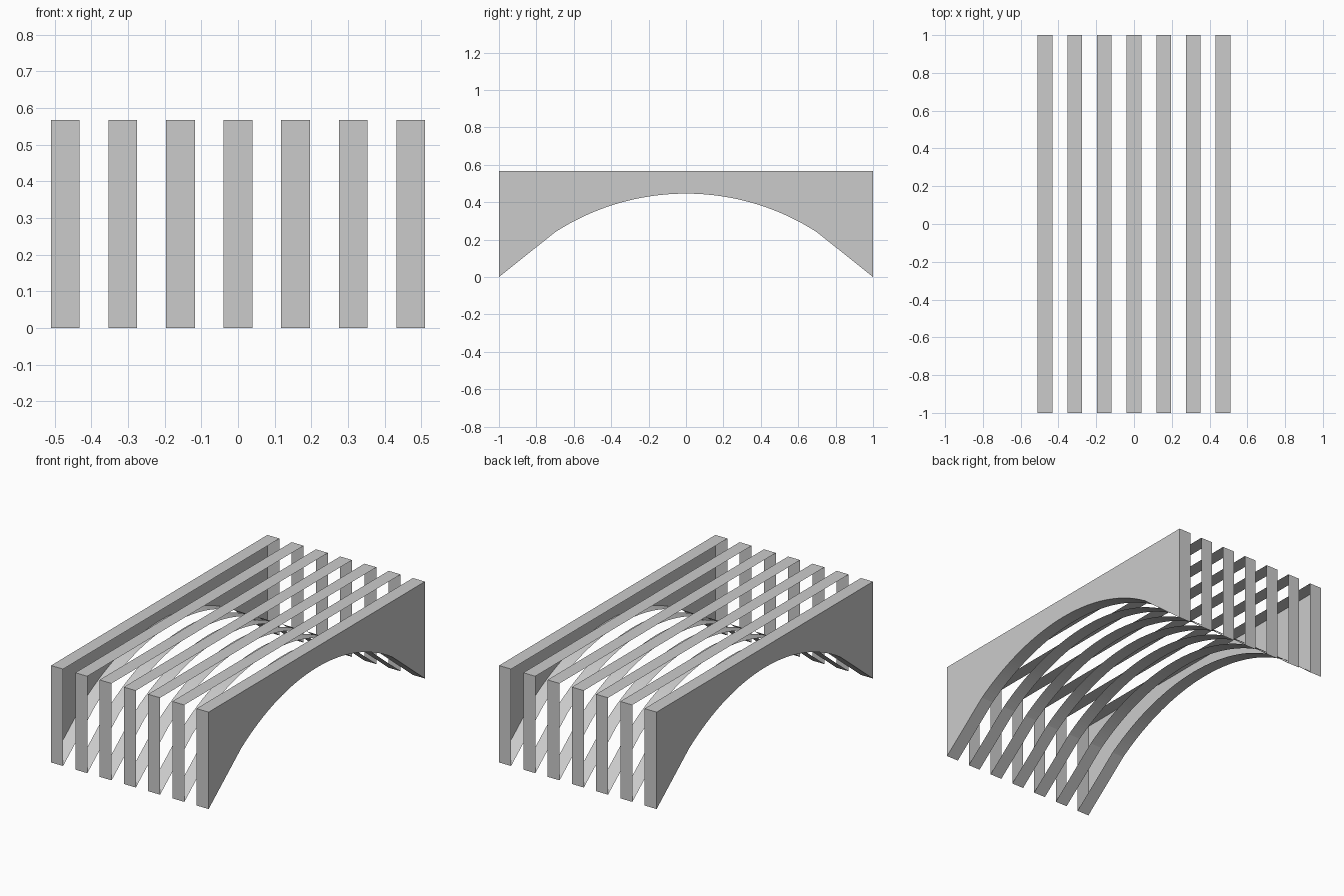
import bpy
import bmesh
import math

if "Cube" in bpy.data.objects:
    bpy.data.objects.remove(bpy.data.objects["Cube"], do_unlink=True)

HEIGHT, CROWN, RADIUS, SPRING = 0.567, 0.446, 1.29, 0.7
WIDTH, SPACING, COUNT, SEGMENTS = 0.078, 0.157, 7, 32

# Single grey material
grey = bpy.data.materials.new("plain grey")
grey.use_nodes = True
colour = (0.6, 0.6, 0.6, 1)
grey.diffuse_color = colour
grey.node_tree.nodes["Principled BSDF"].inputs["Base Color"].default_value = colour

# Side profile: flat top, straight feet, circular arch between them
half_angle = math.asin(SPRING / RADIUS)
profile = [(1, 0), (1, HEIGHT), (-1, HEIGHT), (-1, 0)]
for i in range(SEGMENTS + 1):
    a = half_angle * (2 * i / SEGMENTS - 1)
    profile.append((RADIUS * math.sin(a), CROWN - RADIUS * (1 - math.cos(a))))


def add_slat(name, x, closed_side):
    """Extrude the profile into a hollow slat, keeping a side wall only
    on closed_side (-1 or 1), or on neither side for 0."""
    bm = bmesh.new()
    face = bm.faces.new([bm.verts.new((-WIDTH / 2, y, z)) for y, z in profile])
    side = bmesh.ops.extrude_face_region(bm, geom=[face], use_keep_orig=True)
    moved = [g for g in side["geom"] if isinstance(g, bmesh.types.BMVert)]
    bmesh.ops.translate(bm, verts=moved, vec=(WIDTH, 0, 0))
    bmesh.ops.recalc_face_normals(bm, faces=bm.faces)
    open_sides = [f for f in bm.faces
                  if abs(f.normal.x) > 0.9 and f.normal.x * closed_side <= 0]
    bmesh.ops.delete(bm, geom=open_sides, context="FACES_ONLY")
    mesh = bpy.data.meshes.new(name)
    bm.to_mesh(mesh)
    bm.free()
    mesh.materials.append(grey)
    slat = bpy.data.objects.new(name, mesh)
    slat.location.x = x
    bpy.context.collection.objects.link(slat)
    return slat


# Row of hollow arched slats, with side walls only on the outermost two
bpy.ops.object.select_all(action="DESELECT")
for n in range(COUNT):
    outer = {0: -1, COUNT - 1: 1}.get(n, 0)
    slat = add_slat(f"arched_slat_{n + 1}", (n - (COUNT - 1) / 2) * SPACING, outer)
    slat.select_set(True)
    bpy.context.view_layer.objects.active = slat
bpy.ops.object.shade_smooth_by_angle(angle=math.radians(5))
